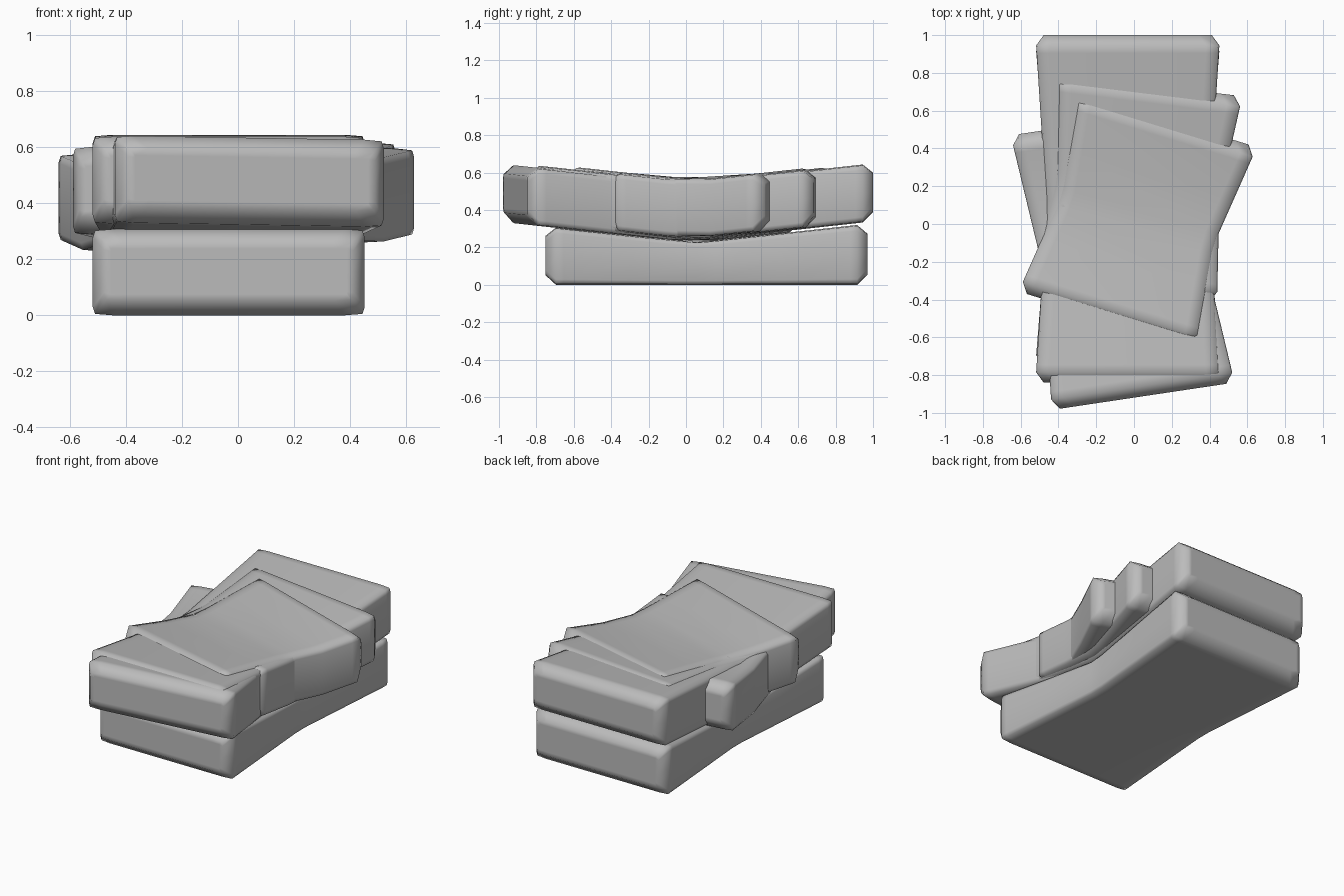
import bpy
import bmesh
import math
from mathutils import Vector, Matrix

cube = bpy.data.objects.get("Cube")
if cube:
    bpy.data.objects.remove(cube, do_unlink=True)

# One plain grey cloth colour
cloth = bpy.data.materials.new("grey_cloth")
cloth.use_nodes = True
GREY = (0.5, 0.5, 0.5, 1)
cloth.diffuse_color = GREY
cloth.node_tree.nodes["Principled BSDF"].inputs["Base Color"].default_value = GREY

HALF_WIDTH = 0.485
SAG_Y = 0.05
SLOPE = 0.11


def section(half, low, high, rim):
    """Rounded rectangle, with support points so the broad faces stay flat."""
    mid = (low + high) / 2
    side = [(half - rim, low), (half - 0.008, low + 0.005), (half, low + 0.03),
            (half, mid), (half, high - 0.03), (half - 0.008, high - 0.005),
            (half - rim, high)]
    return side + [(-x, z) for x, z in reversed(side)]


def make_bag(name, centre, half_length, angle, lift, waist, flat_base=False):
    """Pinched bag with chamfered ends that sags along the world y axis."""
    bm = bmesh.new()
    turn = Matrix.Rotation(math.radians(angle), 3, 'Z')
    chamfer = 0.055
    inner = half_length - chamfer
    # Stations along the length: position, end inset
    stations = [(-half_length, 0.05), (-inner, 0), (-inner + 0.04, 0),
                (-inner / 2, 0), (-0.05, 0), (0.05, 0), (inner / 2, 0),
                (inner - 0.04, 0), (inner, 0), (half_length, 0.05)]
    rings = []
    for y, inset in stations:
        pinch = waist * (1 - min(1, abs(y) / inner))
        half = HALF_WIDTH - pinch - inset * 0.8
        ring = []
        for x, z in section(half, inset, 0.31 - inset, 0.07):
            p = turn @ Vector((x, y, 0)) + Vector((*centre, 0))
            sag = SLOPE * math.hypot(p.y - SAG_Y, 0.03)
            if flat_base:
                # Only the upper surface follows the sag
                p.z = z * (0.225 + sag) / 0.31
            else:
                p.z = 0.235 + lift + sag + z
            ring.append(bm.verts.new(p))
        rings.append(ring)

    count = len(rings[0])
    for a, b in zip(rings, rings[1:]):
        for i in range(count):
            j = (i + 1) % count
            bm.faces.new((a[i], a[j], b[j], b[i]))
    # Each end is closed with a slightly inset panel
    caps = [bm.faces.new(rings[0]), bm.faces.new(rings[-1])]
    bmesh.ops.recalc_face_normals(bm, faces=bm.faces[:])
    bmesh.ops.inset_individual(bm, faces=caps, thickness=0.025)
    for face in bm.faces:
        face.smooth = True

    mesh = bpy.data.meshes.new(name)
    bm.to_mesh(mesh)
    bm.free()
    mesh.materials.append(cloth)
    bag = bpy.data.objects.new(name, mesh)
    bpy.context.scene.collection.objects.link(bag)
    return bag


# Bottom bag rests flat on the ground
make_bag("bottom_bag", (-0.033, 0.11), 0.86, 0, 0, 0.065, flat_base=True)

# Crossed upper layer, fanned out around the middle
make_bag("long_upper_bag", (-0.033, 0.08), 0.92, 0, 0, 0.055)
make_bag("front_turned_bag", (-0.06, -0.185), 0.735, 8.5, -0.012, 0.06)
make_bag("back_turned_bag", (0.02, 0.19), 0.55, -7, 0.006, 0.05)
make_bag("crossed_top_bag", (0.02, 0.025), 0.55, -17, 0.014, 0.06)
